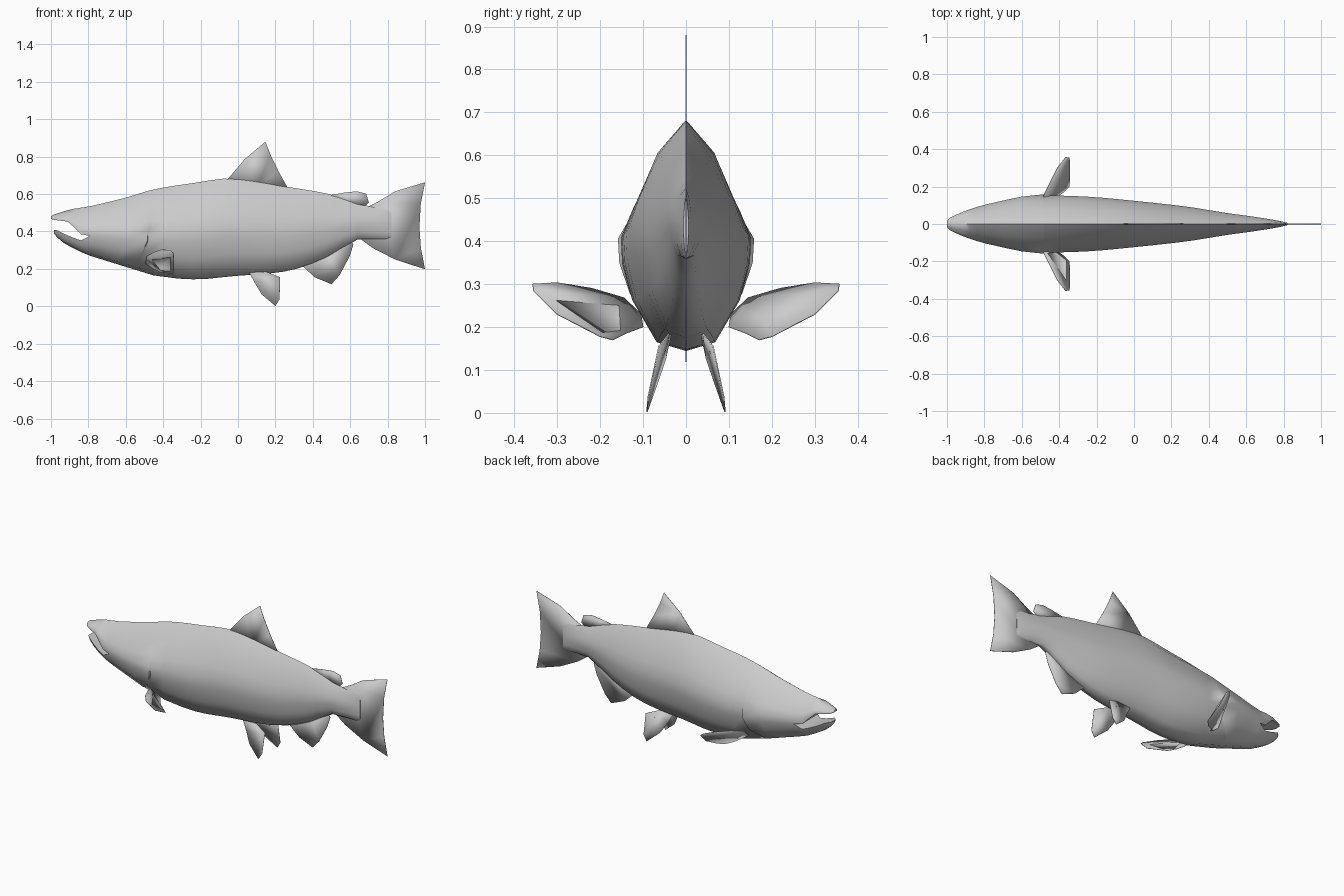
import bpy, bmesh, math

if "Cube" in bpy.data.objects:
    bpy.data.objects.remove(bpy.data.objects["Cube"])

grey = bpy.data.materials.new("plain grey")
grey.use_nodes = True
COLOUR = (0.6, 0.6, 0.6, 1)
grey.diffuse_color = COLOUR
grey.node_tree.nodes["Principled BSDF"].inputs["Base Color"].default_value = COLOUR

# Trunk profile: x, top, bottom, half width
TRUNK = [(-.79, .535, .27, .105), (-.61, .578, .214, .143), (-.45, .625, .165, .152),
         (-.23, .66, .144, .145), (-.04, .683, .16, .128), (.28, .636, .192, .093),
         (.5, .597, .275, .058), (.62, .553, .352, .042), (.7, .535, .358, .03),
         (.79, .525, .358, .014), (.82, .51, .37, .006)]
# Cross-section from back to belly, in units of half width and half height
SECTION = [(0, 1), (.5, .71), (.85, .28), (1, .05), (.98, -.2), (.83, -.55), (.47, -.92), (0, -1)]
MOUTH = 4  # section point at the corner of the mouth


def trunk_at(x):
    """Smooth interpolation of the trunk profile."""
    last = len(TRUNK) - 1
    x = min(max(x, TRUNK[0][0]), TRUNK[last][0])
    i = max(k for k in range(last) if TRUNK[k][0] <= x)
    a, b = TRUNK[i], TRUNK[i + 1]
    p, n = TRUNK[max(i - 1, 0)], TRUNK[min(i + 2, last)]
    h = b[0] - a[0]
    t = (x - a[0]) / h
    out = []
    for c in (1, 2, 3):
        ma = (b[c] - p[c]) / (b[0] - p[0]) * h
        mb = (n[c] - a[c]) / (n[0] - a[0]) * h
        out.append(a[c] * (2*t**3 - 3*t*t + 1) + ma * (t**3 - 2*t*t + t)
                   + b[c] * (3*t*t - 2*t**3) + mb * (t**3 - t*t))
    return out


def finish(name, bm, angle=40):
    bmesh.ops.recalc_face_normals(bm, faces=bm.faces)
    mesh = bpy.data.meshes.new(name)
    bm.to_mesh(mesh)
    bm.free()
    mesh.materials.append(grey)
    ob = bpy.data.objects.new(name, mesh)
    bpy.context.collection.objects.link(ob)
    bpy.ops.object.select_all(action='DESELECT')
    ob.select_set(True)
    bpy.context.view_layer.objects.active = ob
    bpy.ops.object.shade_smooth_by_angle(angle=math.radians(angle))
    return ob


def trunk_ring(bm, x, gill=0.0, bulge=0.0):
    """Full ring: left side back to belly, then right side belly to back."""
    half = []
    for i, (u, v) in enumerate(SECTION):
        px = x - gill * {5: .03, 6: .1, 7: .13}.get(i, 0)
        top, bottom, width = trunk_at(px)
        y = u * (width + (bulge if 3 <= i <= 6 else 0))
        half.append((px, y, (top + bottom) / 2 + v * (top - bottom) / 2))
    ring = half + [(a, -b, c) for a, b, c in half[-2:0:-1]]
    return [bm.verts.new(p) for p in ring]


def skin(bm, a, b):
    n = len(a)
    for i in range(n):
        j = (i + 1) % n
        bm.faces.new((a[i], a[j], b[j], b[i]))


# Body: trunk with a stepped gill cover edge
bm = bmesh.new()
rings = [trunk_ring(bm, -.79), trunk_ring(bm, -.7), trunk_ring(bm, -.6, .5, .002),
         trunk_ring(bm, -.485, 1, .007), trunk_ring(bm, -.481, 1, -.001), trunk_ring(bm, -.4, .4)]
rings += [trunk_ring(bm, -.32 + .08 * k) for k in range(14)]
rings += [trunk_ring(bm, x) for x in (.79, .81, .82)]
for a, b in zip(rings, rings[1:]):
    skin(bm, a, b)
bm.faces.new(rings[-1])


# Jaws: each continues its part of the first trunk ring
def jaw(bm, start, points, stations):
    low, high = min(v for _, v in points), max(v for _, v in points)
    previous = start
    for x, top, bottom, width in stations:
        ring = [bm.verts.new((x, u * width, bottom + (v - low) / (high - low) * (top - bottom)))
                for u, v in points]
        skin(bm, previous, ring)
        previous = ring
    bm.faces.new(previous)


N = len(SECTION)
FULL = SECTION + [(-u, v) for u, v in SECTION[-2:0:-1]]
total = len(FULL)
upper = list(range(total - MOUTH, total)) + list(range(MOUTH + 1))
lower = list(range(MOUTH, total - MOUTH + 1))
jaw(bm, [rings[0][i] for i in upper], [FULL[i] for i in upper],
    [(-.84, .527, .385, .091), (-.88, .521, .425, .078), (-.91, .514, .453, .067),
     (-.95, .502, .458, .05), (-.985, .49, .462, .033), (-1, .481, .468, .016)])
jaw(bm, [rings[0][i] for i in lower], [FULL[i] for i in lower],
    [(-.84, .352, .29, .09), (-.89, .37, .315, .075), (-.93, .388, .338, .06),
     (-.965, .406, .366, .043), (-.985, .408, .39, .024)])
finish("fish_body", bm, 50)


# Fins: thin outlined plates
def fin(name, points, mirror=False):
    for side, label in (((1, "left_"), (-1, "right_")) if mirror else ((1, ""),)):
        bm = bmesh.new()
        bm.faces.new([bm.verts.new((x, side * y, z)) for x, y, z in points])
        ob = finish(label + name, bm)
        plate = ob.modifiers.new("thickness", 'SOLIDIFY')
        plate.thickness = .003
        plate.offset = 0


def flat(points):
    return [(x, 0, z) for x, z in points]


fin("dorsal_fin", flat([(-.055, .68), (.035, .786), (.147, .88), (.174, .81), (.215, .725),
                        (.265, .635), (.1, .63)]))
fin("adipose_fin", flat([(.49, .594), (.57, .608), (.635, .615), (.685, .602), (.7, .555),
                         (.68, .535), (.6, .54)]))
fin("tail_fin", flat([(.68, .525), (.75, .56), (.84, .615), (1, .663), (.977, .545), (.97, .42),
                      (.978, .31), (1, .198), (.84, .25), (.72, .312), (.66, .356)]))
fin("anal_fin", flat([(.345, .215), (.41, .155), (.5, .118), (.543, .166), (.597, .267),
                      (.617, .33), (.6, .36), (.48, .3)]))
fin("pelvic_fin", [(.06, .036, .18), (.09, .048, .125), (.126, .069, .064), (.2, .091, .002),
                   (.222, .088, .037), (.225, .063, .155), (.15, .04, .185)], True)
fin("pectoral_fin", [(-.495, .105, .23), (-.487, .145, .268), (-.45, .22, .29), (-.41, .3, .303),
                     (-.365, .357, .3), (-.345, .355, .285), (-.342, .3, .23), (-.345, .2, .178),
                     (-.375, .17, .17), (-.42, .14, .185), (-.45, .1, .2)], True)
